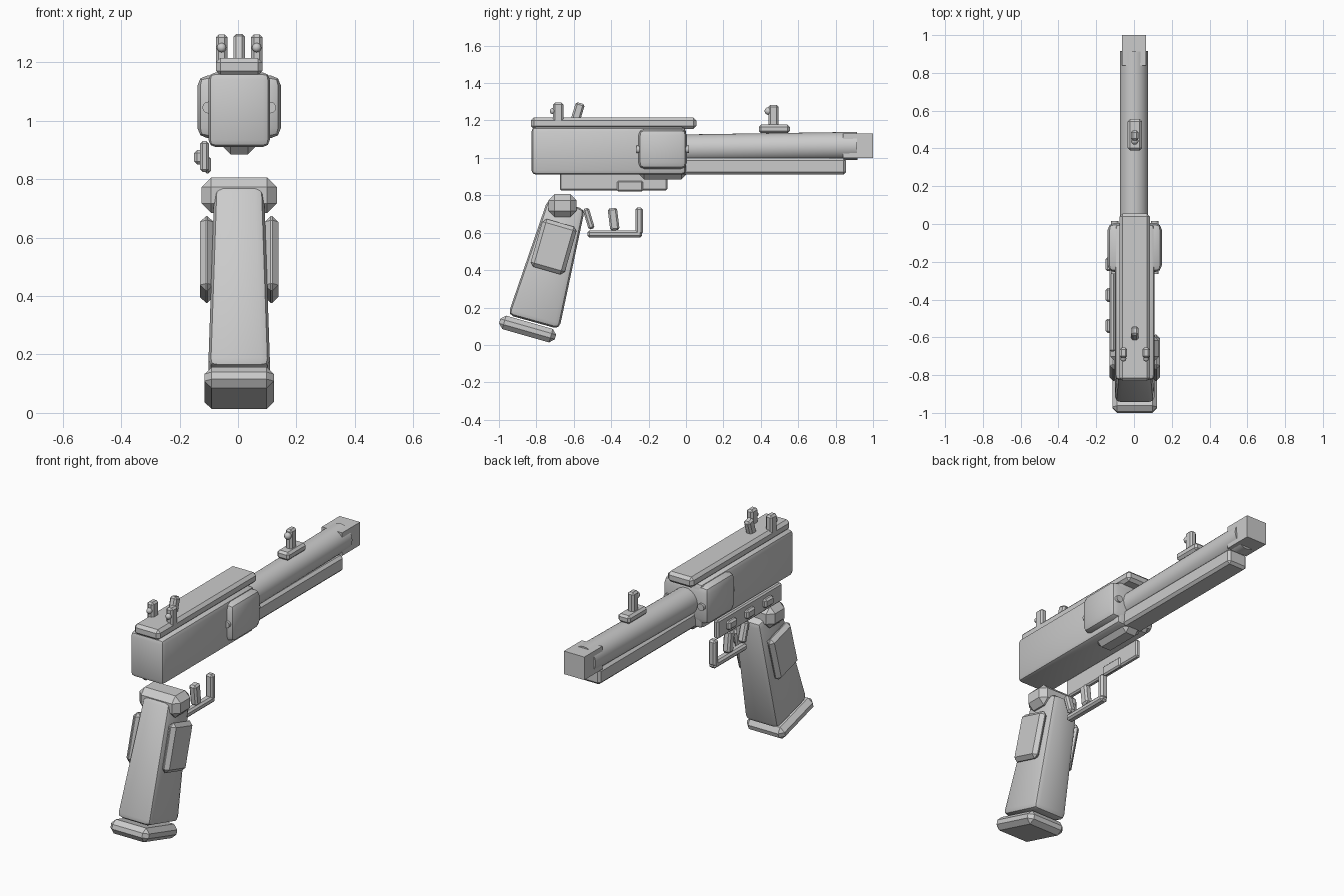
import bpy
import bmesh
from math import radians
from mathutils import Matrix, Vector

old = bpy.data.objects.get("Cube")
if old:
    bpy.data.objects.remove(old, do_unlink=True)

grey = bpy.data.materials.new("plain grey")
grey.use_nodes = True
colour = (0.6, 0.6, 0.6, 1)
grey.diffuse_color = colour
grey.node_tree.nodes["Principled BSDF"].inputs["Base Color"].default_value = colour

CX = 0.004  # shared centre plane


def finish(name, bm, bevel=0.0, segments=1):
    bmesh.ops.recalc_face_normals(bm, faces=bm.faces)
    if bevel:
        bmesh.ops.bevel(bm, geom=bm.edges[:], offset=bevel, segments=segments,
                        profile=0.5, affect='EDGES', clamp_overlap=True)
    mesh = bpy.data.meshes.new(name)
    bm.to_mesh(mesh)
    bm.free()
    mesh.materials.append(grey)
    obj = bpy.data.objects.new(name, mesh)
    bpy.context.collection.objects.link(obj)
    bpy.ops.object.select_all(action='DESELECT')
    obj.select_set(True)
    bpy.context.view_layer.objects.active = obj
    bpy.ops.object.shade_smooth_by_angle(angle=radians(35))
    return obj


def box(name, centre, size, bevel=0.0, tilt=0.0, top=(1, 1), segments=1):
    """Chamfered box; tilt turns it about x, top scales its upper end."""
    bm = bmesh.new()
    bmesh.ops.create_cube(bm, size=1)
    for v in bm.verts:
        if v.co.z > 0:
            v.co.x *= top[0]
            v.co.y *= top[1]
    bm.transform(Matrix.Diagonal((*size, 1)))
    bm.transform(Matrix.Translation(centre) @ Matrix.Rotation(radians(tilt), 4, 'X'))
    return finish(name, bm, bevel, segments)


def span(name, x, y, z, bevel=0.0, segments=1):
    """Box given by its lower and upper limits."""
    limits = (x, y, z)
    return box(name, [(a + b) / 2 for a, b in limits], [b - a for a, b in limits],
               bevel, segments=segments)


def rod(name, start, end, radius, sides=32):
    bm = bmesh.new()
    a, b = Vector(start), Vector(end)
    bmesh.ops.create_cone(bm, cap_ends=True, segments=sides, radius1=radius,
                          radius2=radius, depth=(b - a).length)
    turn = (b - a).to_track_quat('Z', 'Y').to_matrix().to_4x4()
    bm.transform(Matrix.Translation((a + b) / 2) @ turn)
    return finish(name, bm)


def ball(name, centre, radius):
    bm = bmesh.new()
    bmesh.ops.create_uvsphere(bm, u_segments=12, v_segments=8, radius=radius)
    bm.transform(Matrix.Translation(centre))
    return finish(name, bm)


def wide(half):
    return (CX - half, CX + half)


# Main body, top cover and the wide block at its forward end
span("body", wide(0.105), (-0.826, 0.0), (0.91, 1.165), 0.024, 2)
span("top_cover", wide(0.08), (-0.83, 0.055), (1.155, 1.215), 0.016)
span("cross_block", wide(0.143), (-0.255, 0.005), (0.94, 1.155), 0.035, 2)
box("belly_block", (CX, -0.125, 0.925), (0.11, 0.25, 0.08), 0.025)
for side, label in ((-1, "right"), (1, "left")):
    rod(label + "_pin", (CX + side * 0.106, -0.265, 1.045),
        (CX + side * 0.106, 0.015, 1.045), 0.02, 12)

# Barrel, its square tip and the bar beneath
rod("barrel", (0, -0.02, 1.05), (0, 0.915, 1.064), 0.075)
span("barrel_tip", (-0.064, 0.064), (0.84, 1.0), (1.0, 1.13))
span("under_bar", wide(0.062), (-0.02, 0.855), (0.91, 1.0), 0.014)

# Forward sight
span("front_sight_base", wide(0.038), (0.39, 0.555), (1.132, 1.178), 0.012)
span("front_sight_post", wide(0.02), (0.442, 0.495), (1.16, 1.283), 0.01)
ball("front_sight_bead", (CX, 0.44, 1.25), 0.02)

# Rear sights and the leaning lever between them
for side, label in ((-1, "right"), (1, "left")):
    x = CX + side * 0.06
    span(label + "_rear_sight", (x - 0.02, x + 0.02), (-0.71, -0.655), (1.17, 1.295), 0.01)
    ball(label + "_rear_bead", (x, -0.712, 1.25), 0.016)
box("lever", (CX, -0.58, 1.24), (0.04, 0.05, 0.11), 0.01, tilt=-17)

# Side plate with three buttons outside and a stop inside
span("side_plate", (-0.13, -0.1), (-0.675, -0.1), (0.825, 0.93), 0.008)
span("plate_stop", (-0.115, -0.093), (-0.37, -0.23), (0.82, 0.878), 0.008)
for i in range(3):
    y = -0.213 - i * 0.163
    span(f"button_{i + 1}", (-0.15, -0.12), (y - 0.037, y + 0.037), (0.85, 0.9), 0.01)

# Grip, collar, foot and side panels
box("grip", (CX, -0.727, 0.438), (0.212, 0.285, 0.655), 0.03, tilt=-15.5,
    top=(0.8, 0.72), segments=2)
box("grip_collar", (CX, -0.66, 0.745), (0.258, 0.15, 0.122), 0.033)
box("grip_foot", (CX, -0.847, 0.085), (0.238, 0.31, 0.075), 0.025, tilt=-16)
for side, label in ((-1, "right"), (1, "left")):
    box(label + "_grip_panel", (CX + side * 0.111, -0.708, 0.525),
        (0.046, 0.19, 0.265), 0.02, tilt=-16)

# Trigger and guard
span("guard_bar", wide(0.022), (-0.527, -0.235), (0.575, 0.612), 0.01)
span("guard_front_post", wide(0.022), (-0.27, -0.231), (0.59, 0.735), 0.01)
box("guard_rear_post", (CX, -0.52, 0.675), (0.044, 0.034, 0.115), 0.01, tilt=17)
box("trigger", (CX, -0.387, 0.672), (0.044, 0.05, 0.12), 0.01, tilt=7)
